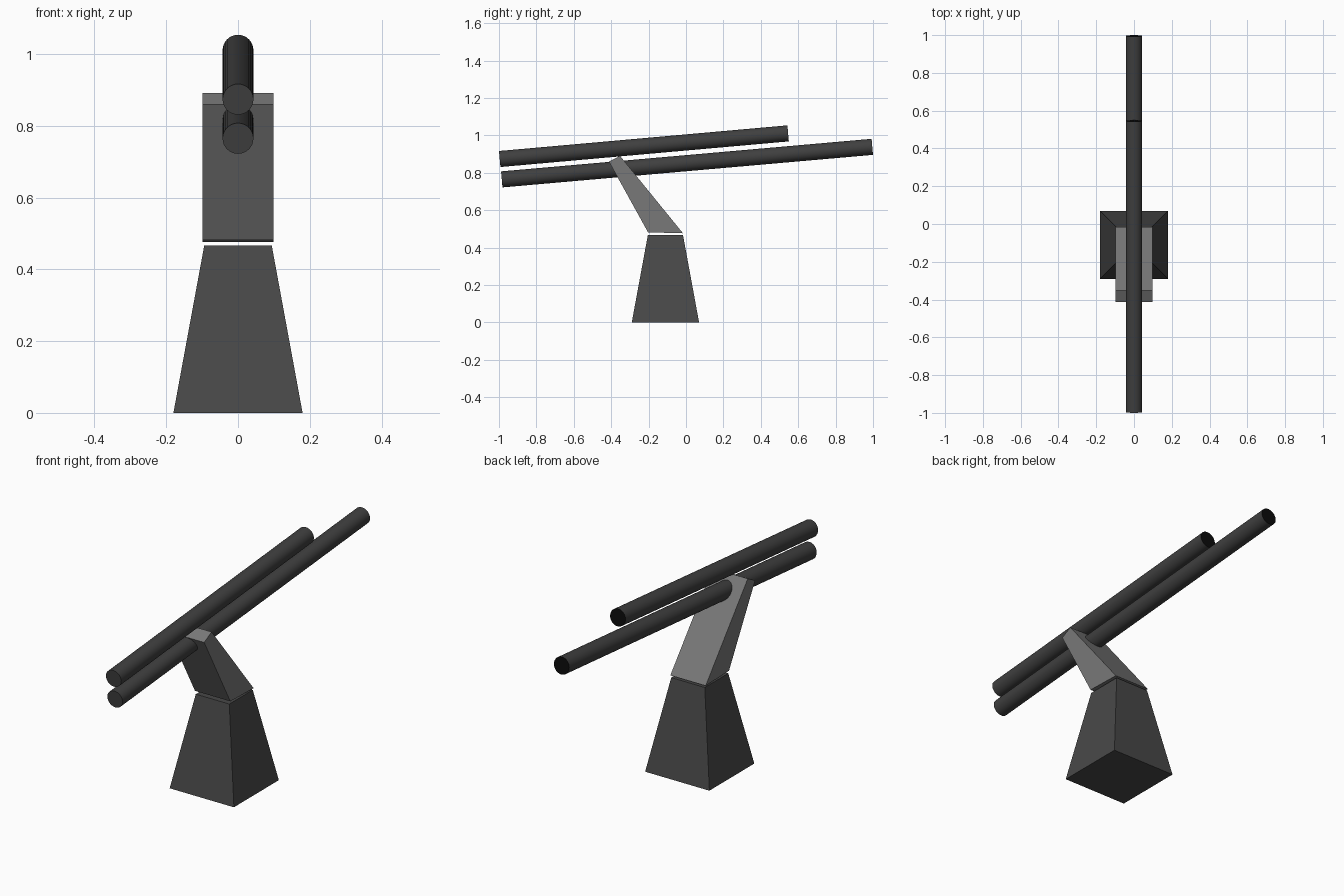
import bpy, bmesh, math
from mathutils import Vector

if "Cube" in bpy.data.objects:
    bpy.data.objects.remove(bpy.data.objects["Cube"])


def material(name, r, g, b):
    m = bpy.data.materials.new(name)
    m.diffuse_color = (r, g, b, 1)
    m.use_nodes = True
    m.node_tree.nodes["Principled BSDF"].inputs["Base Color"].default_value = m.diffuse_color
    return m


DARK = material("dark_grey", 0.065, 0.065, 0.065)
MID = material("mid_grey", 0.19, 0.19, 0.19)
TUBE = material("tube_grey", 0.05, 0.05, 0.05)
BLACK = material("lens_black", 0.003, 0.003, 0.003)


def finish(bm, name, *mats):
    bmesh.ops.recalc_face_normals(bm, faces=bm.faces)
    mesh = bpy.data.meshes.new(name)
    bm.to_mesh(mesh)
    bm.free()
    for m in mats:
        mesh.materials.append(m)
    obj = bpy.data.objects.new(name, mesh)
    bpy.context.collection.objects.link(obj)
    return obj


# Tapered pedestal: a cube with its top pinched in
def pedestal(name, centre_y, bottom, top, height):
    bm = bmesh.new()
    bmesh.ops.create_cube(bm, size=2)
    for v in bm.verts:
        half, z = (top, height) if v.co.z > 0 else (bottom, 0)
        v.co = (v.co.x * half, centre_y + v.co.y * half, z)
    return finish(bm, name, DARK)


# Slanted arm: side profile (y, z) extruded across x
def arm(name, profile, half_width):
    bm = bmesh.new()
    face = bm.faces.new([bm.verts.new((-half_width, y, z)) for y, z in profile])
    new = bmesh.ops.extrude_face_region(bm, geom=[face])["geom"]
    verts = [g for g in new if isinstance(g, bmesh.types.BMVert)]
    bmesh.ops.translate(bm, verts=verts, vec=(2 * half_width, 0, 0))
    return finish(bm, name, MID)


# Tube between two points, with a black lens on its +y end
def tube(name, start, end, radius):
    a, b = Vector(start), Vector(end)
    axis = b - a
    bm = bmesh.new()
    bmesh.ops.create_cone(bm, cap_ends=True, segments=32, radius1=radius,
                          radius2=radius, depth=axis.length)
    for f in bm.faces:
        f.material_index = 1 if f.normal.z > 0.9 else 0
    turn = axis.to_track_quat('Z', 'Y').to_matrix().to_4x4()
    bmesh.ops.transform(bm, matrix=turn, verts=bm.verts)
    bmesh.ops.translate(bm, verts=bm.verts, vec=(a + b) / 2)
    obj = finish(bm, name, TUBE, BLACK)
    bpy.ops.object.select_all(action='DESELECT')
    obj.select_set(True)
    bpy.context.view_layer.objects.active = obj
    bpy.ops.object.shade_smooth_by_angle(angle=math.radians(30))
    return obj


pedestal("pedestal", -0.11, 0.18, 0.094, 0.467)
arm("support_arm", [(-0.203, 0.482), (-0.016, 0.477), (-0.353, 0.891), (-0.412, 0.86)], 0.099)
tube("upper_tube", (0, -0.996, 0.874), (0, 0.546, 1.011), 0.043)
tube("lower_tube", (0, -0.985, 0.765), (0, 0.996, 0.939), 0.043)
